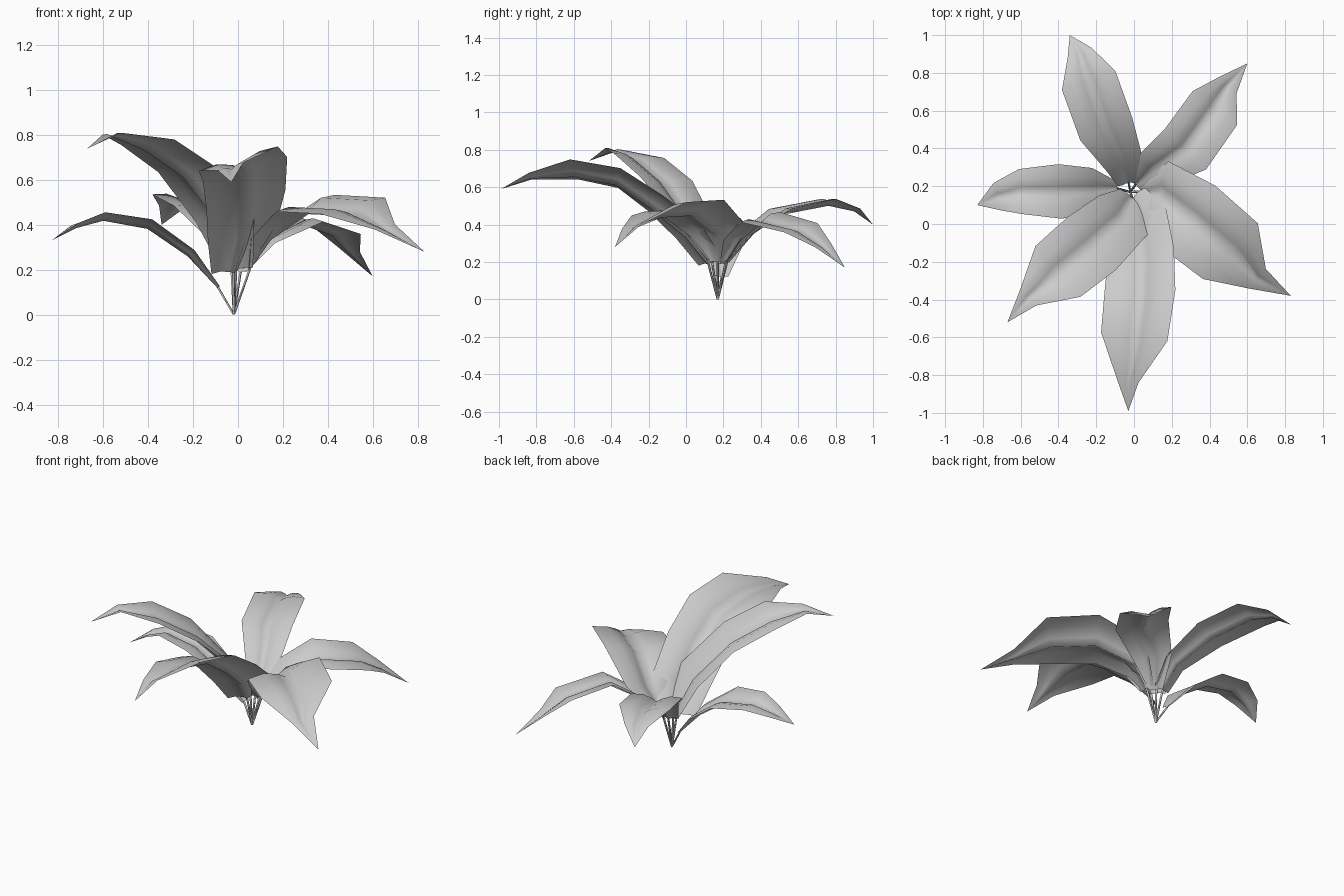
import bpy, bmesh, math
from mathutils import Vector

if "Cube" in bpy.data.objects:
    bpy.data.objects.remove(bpy.data.objects["Cube"])

ROOT = Vector((-0.02, 0.17, 0))
# gull-shaped blade cross-section: (across, lift) in half-widths, creased at the midrib
SECTION = [(-1, .17), (-.55, .19), (-.2, .07), (0, -.06), (.2, .07), (.55, .19), (1, .17)]


def finish(bm, name):
    me = bpy.data.meshes.new(name)
    bm.to_mesh(me)
    bm.free()
    for p in me.polygons:
        p.use_smooth = True
    ob = bpy.data.objects.new(name, me)
    bpy.context.collection.objects.link(ob)


def leaf(name, path, widths, roll):
    """Folded blade along a midrib path; roll banks it to one side."""
    pts = [Vector(p) for p in path]
    r = math.radians(roll)
    bm = bmesh.new()
    rows = []
    for i, (p, w) in enumerate(zip(pts, widths)):
        t = (pts[min(i + 1, len(pts) - 1)] - pts[max(i - 1, 0)]).normalized()
        flat = t.cross(Vector((0, 0, 1))).normalized()
        side = flat * math.cos(r) + flat.cross(t) * math.sin(r)
        n = side.cross(t)
        rows.append([bm.verts.new(p + side * w * a + n * w * h) for a, h in SECTION])
    for lo, hi in zip(rows, rows[1:]):
        for j in range(len(SECTION) - 1):
            bm.faces.new((lo[j], lo[j + 1], hi[j + 1], hi[j]))
    bmesh.ops.remove_doubles(bm, verts=bm.verts, dist=.0005)
    finish(bm, name + "_leaf")

    # thin three-sided stalk from the root to the blade
    bm = bmesh.new()
    rings = [[bm.verts.new(c + Vector((.007 * math.cos(a), .007 * math.sin(a), 0)))
              for a in (0, 2.094, 4.189)]
             for c in (ROOT, pts[0])]
    for k in range(3):
        m = (k + 1) % 3
        bm.faces.new((rings[0][k], rings[0][m], rings[1][m], rings[1][k]))
    finish(bm, name + "_stalk")


leaf("front", [(-.02, .12, .19), (.03, .0, .34), (.045, -.18, .49), (.04, -.37, .62),
               (.01, -.6, .665), (-.03, -.83, .65), (-.03, -.99, .59)],
     [.11, .17, .185, .195, .185, .06, 0], -17)
leaf("front_left", [(-.01, .14, .2), (-.07, .03, .4), (-.24, -.12, .62), (-.41, -.26, .74),
                    (-.56, -.39, .795), (-.67, -.52, .74)],
     [.08, .165, .19, .18, .06, 0], -4)
leaf("right", [(.05, .17, .2), (.14, .17, .34), (.31, .03, .46), (.51, -.135, .45),
               (.65, -.285, .38), (.83, -.38, .28)],
     [.05, .17, .22, .21, .07, 0], -10)
leaf("back_right", [(.01, .21, .19), (.1, .29, .32), (.27, .4, .415), (.42, .61, .36),
                    (.49, .73, .28), (.6, .85, .17)],
     [.04, .11, .155, .15, .065, 0], -10)
leaf("back", [(-.03, .22, .2), (-.05, .32, .33), (-.15, .51, .46), (-.24, .76, .51),
              (-.285, .9, .475), (-.34, 1.0, .4)],
     [.06, .1, .15, .15, .07, 0], 0)
leaf("left", [(-.09, .19, .12), (-.22, .18, .265), (-.4, .17, .39), (-.6, .17, .425),
              (-.72, .145, .39), (-.83, .1, .33)],
     [.035, .115, .145, .12, .075, 0], -5)
